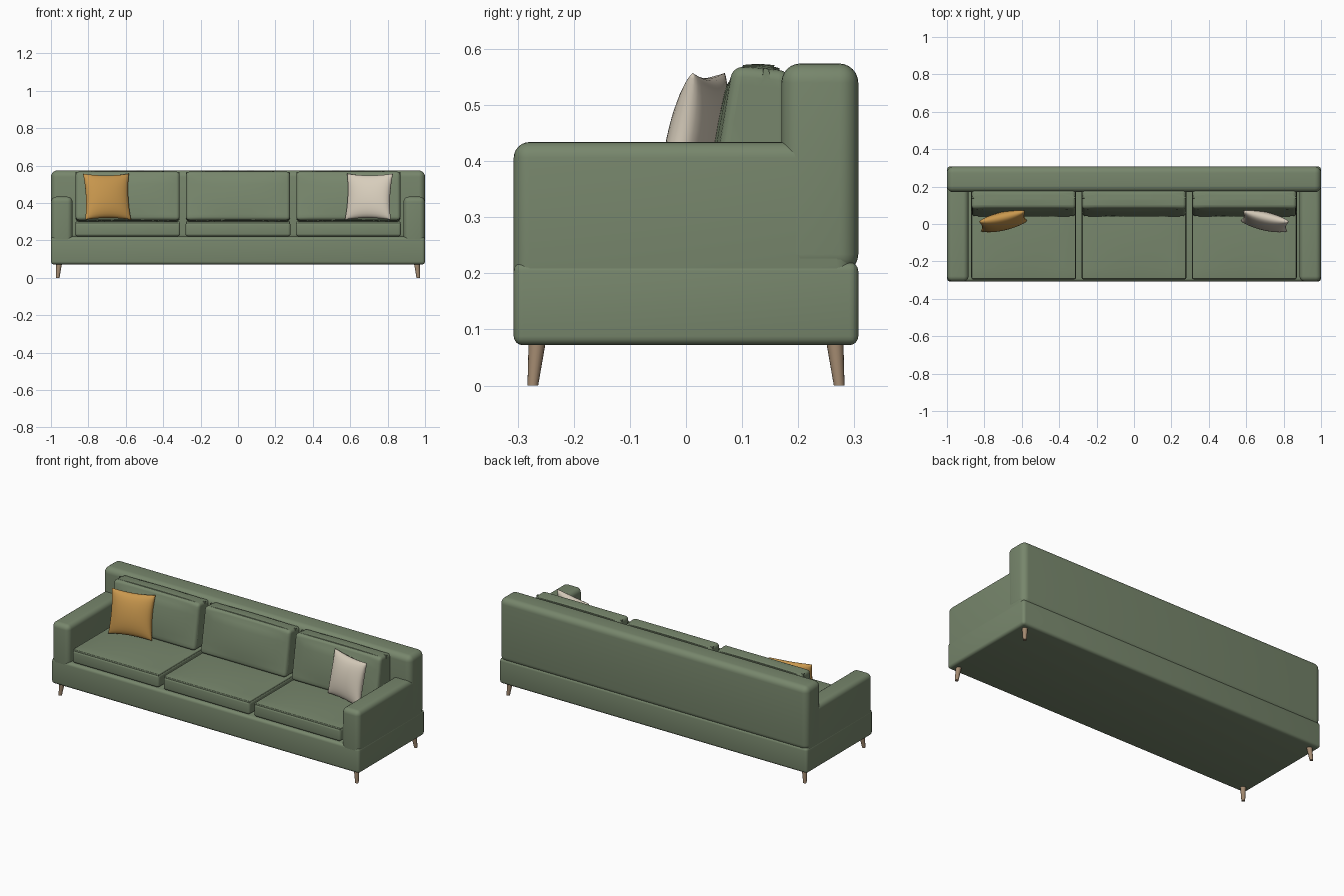
import bpy, bmesh, math
from mathutils import Matrix, Vector

if "Cube" in bpy.data.objects:
    bpy.data.objects.remove(bpy.data.objects["Cube"])


def material(name, rgb):
    m = bpy.data.materials.new(name)
    m.diffuse_color = (*rgb, 1)
    m.use_nodes = True
    m.node_tree.nodes["Principled BSDF"].inputs["Base Color"].default_value = m.diffuse_color
    return m


GREEN = material("sage_fabric", (0.185, 0.24, 0.15))
OCHRE = material("ochre_fabric", (0.58, 0.31, 0.075))
CREAM = material("cream_fabric", (0.68, 0.61, 0.50))
WOOD = material("light_wood", (0.36, 0.25, 0.16))


def finish(bm, name, mat, angle=40):
    bmesh.ops.recalc_face_normals(bm, faces=bm.faces)
    me = bpy.data.meshes.new(name)
    bm.to_mesh(me)
    bm.free()
    ob = bpy.data.objects.new(name, me)
    bpy.context.collection.objects.link(ob)
    me.materials.append(mat)
    bpy.ops.object.select_all(action='DESELECT')
    ob.select_set(True)
    bpy.context.view_layer.objects.active = ob
    bpy.ops.object.shade_smooth_by_angle(angle=math.radians(angle))
    return ob


def soft_box(name, x, y, z, r, crown=(0, 0, 0), shape=None, seg=4):
    """Rounded box between ranges; crown bulges the faces of each axis."""
    bm = bmesh.new()
    bmesh.ops.create_cube(bm, size=2)
    if any(crown):
        bmesh.ops.subdivide_edges(bm, edges=bm.edges[:], cuts=7, use_grid_fill=True)
    half = [(b - a) / 2 for a, b in (x, y, z)]
    mid = [(b + a) / 2 for a, b in (x, y, z)]
    for v in bm.verts:
        c = v.co.copy()
        for i in range(3):
            j, k = (i + 1) % 3, (i + 2) % 3
            bulge = crown[i] * (1 - c[j] ** 2) * (1 - c[k] ** 2)
            v.co[i] = mid[i] + c[i] * (half[i] + bulge)
        if shape:
            shape(v.co)
    edges = [e for e in bm.edges if e.calc_face_angle(0) > math.radians(50)]
    bmesh.ops.bevel(bm, geom=edges, offset=r, segments=seg, profile=0.5,
                    affect='EDGES', clamp_overlap=True)
    return finish(bm, name, GREEN)


def throw_pillow(name, mat, loc, turn, lean, size=0.126, thick=0.043, n=16):
    """Two puffed sheets joined at a seam with slightly hollow sides."""
    bm = bmesh.new()
    for side in (-1, 1):
        rows = []
        for i in range(n + 1):
            u = -math.cos(math.pi * i / n)
            row = []
            for j in range(n + 1):
                v = -math.cos(math.pi * j / n)
                puff = ((1 - u * u) * (1 - v * v)) ** 0.42
                row.append(bm.verts.new((u * size * (1 - 0.08 * (1 - v * v)),
                                         side * thick * puff,
                                         v * size * (1 - 0.08 * (1 - u * u)))))
            rows.append(row)
        for i in range(n):
            for j in range(n):
                bm.faces.new((rows[i][j], rows[i + 1][j],
                              rows[i + 1][j + 1], rows[i][j + 1]))
    bmesh.ops.remove_doubles(bm, verts=bm.verts, dist=1e-5)
    m = (Matrix.Translation(loc) @ Matrix.Rotation(turn, 4, 'Z')
         @ Matrix.Rotation(lean, 4, 'X'))
    bmesh.ops.transform(bm, matrix=m, verts=bm.verts)
    finish(bm, name, mat, 80)


def leg(name, sx, sy):
    """Tapered, slightly splayed leg."""
    bm = bmesh.new()
    bmesh.ops.create_cone(bm, cap_ends=True, segments=16,
                          radius1=0.0095, radius2=0.0155, depth=0.08)
    for v in bm.verts:
        top = (v.co.z + 0.04) / 0.08
        v.co += Vector((sx * (0.964 - 0.008 * top), sy * (0.273 - 0.008 * top), 0.04))
    finish(bm, name, WOOD)


# Frame
soft_box("base", (-1, 1), (-0.307, 0.307), (0.072, 0.22), 0.016)
soft_box("backrest", (-1, 1), (0.17, 0.307), (0.2, 0.574), 0.034, seg=6)
for sx, side in ((-1, "left"), (1, "right")):
    xs = sorted((sx * 0.885, sx * 0.999))
    soft_box(side + "_arm", xs, (-0.307, 0.297), (0.17, 0.434), 0.028, seg=6)
    for sy, end in ((-1, "front"), (1, "back")):
        leg(f"{end}_{side}_leg", sx, sy)


# Back cushions lean backwards towards the top
def lean_back(co):
    t = (co.z - 0.30) / 0.27
    if co.y < 0.12:
        co.y += 0.045 * t
    co.z -= 0.10 * max(0, co.y - 0.11)


for cx, where in ((-0.59, "left"), (0, "middle"), (0.59, "right")):
    xs = (cx - 0.281, cx + 0.281)
    # Boxed seat cushion: lower body plus a softer top layer
    soft_box(where + "_seat_cushion", xs, (-0.297, 0.18), (0.222, 0.297), 0.014)
    soft_box(where + "_seat_top", (xs[0] + 0.003, xs[1] - 0.003), (-0.293, 0.18),
             (0.27, 0.302), 0.012, crown=(0, 0, 0.010))
    soft_box(where + "_back_cushion", (xs[0] + 0.003, xs[1] - 0.003), (0.038, 0.185),
             (0.308, 0.568), 0.03, crown=(0, 0.012, 0.008), shape=lean_back)

# Throw pillows
throw_pillow("ochre_pillow", OCHRE, (-0.70, 0.015, 0.434), math.radians(13), math.radians(-12))
throw_pillow("cream_pillow", CREAM, (0.70, 0.015, 0.434), math.radians(-13), math.radians(-12))
